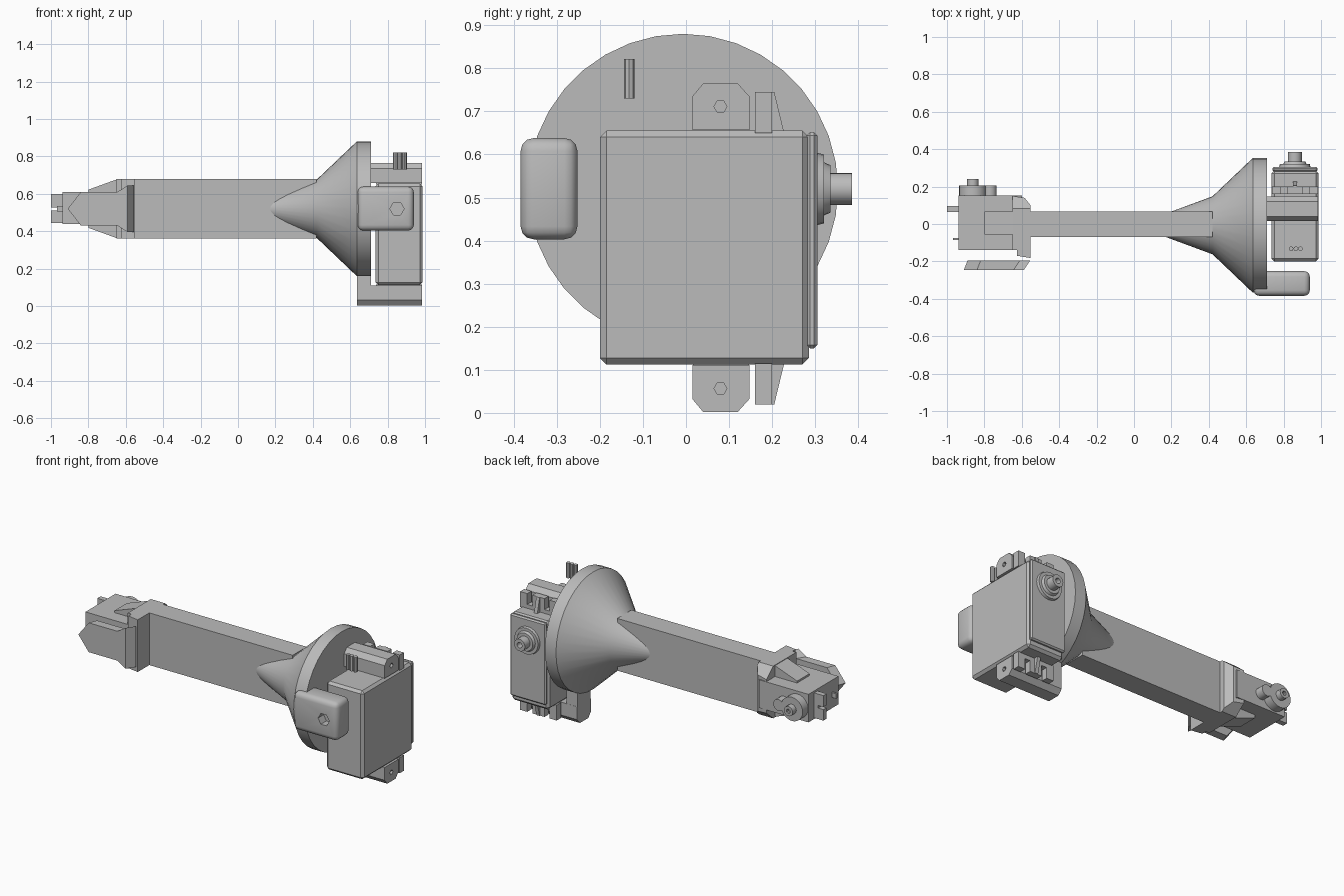
import bpy, bmesh, math
from mathutils import Vector

cube = bpy.data.objects.get("Cube")
if cube:
    bpy.data.objects.remove(cube, do_unlink=True)

grey = bpy.data.materials.new("plain grey")
grey.use_nodes = True
COLOR = (0.5, 0.5, 0.5, 1)
grey.diffuse_color = COLOR
grey.node_tree.nodes["Principled BSDF"].inputs["Base Color"].default_value = COLOR


def place(axis, u, v, w):
    """Point with w along the axis and u, v along the other two in xyz order."""
    return Vector({"x": (w, u, v), "y": (u, w, v), "z": (u, v, w)}[axis])


def finish(name, bm, bevel=0, segments=1, smooth=False):
    bmesh.ops.recalc_face_normals(bm, faces=bm.faces)
    mesh = bpy.data.meshes.new(name)
    bm.to_mesh(mesh)
    bm.free()
    obj = bpy.data.objects.new(name, mesh)
    bpy.context.collection.objects.link(obj)
    mesh.materials.append(grey)
    bpy.ops.object.select_all(action="DESELECT")
    obj.select_set(True)
    bpy.context.view_layer.objects.active = obj
    if bevel:
        mod = obj.modifiers.new("bevel", "BEVEL")
        mod.width, mod.segments = bevel, segments
        bpy.ops.object.modifier_apply(modifier=mod.name)
    if smooth:
        bpy.ops.object.shade_smooth_by_angle(angle=math.radians(35))
    return obj


def prism(name, points, axis, a, b, **kw):
    bm = bmesh.new()
    low = [bm.verts.new(place(axis, u, v, a)) for u, v in points]
    high = [bm.verts.new(place(axis, u, v, b)) for u, v in points]
    bm.faces.new(low)
    bm.faces.new(high)
    n = len(points)
    for i in range(n):
        j = (i + 1) % n
        bm.faces.new((low[i], low[j], high[j], high[i]))
    return finish(name, bm, **kw)


def box(name, x, y, z, **kw):
    corners = [(x[0], y[0]), (x[1], y[0]), (x[1], y[1]), (x[0], y[1])]
    return prism(name, corners, "z", *z, **kw)


def turned(name, profile, axis, u, v, sides=32):
    """Solid of revolution from (position, radius) pairs."""
    bm = bmesh.new()
    rings = []
    for w, r in profile:
        angles = [math.tau * i / sides for i in range(sides)]
        rings.append([bm.verts.new(place(axis, u + r * math.cos(t), v + r * math.sin(t), w))
                      for t in angles])
    bm.faces.new(rings[0])
    bm.faces.new(rings[-1])
    for p, q in zip(rings, rings[1:]):
        for i in range(sides):
            j = (i + 1) % sides
            bm.faces.new((p[i], p[j], q[j], q[i]))
    return finish(name, bm, smooth=sides > 8)


def cut(target, cutter):
    cutter.hide_render = True
    mod = target.modifiers.new("hole", "BOOLEAN")
    mod.operation, mod.object, mod.solver = "DIFFERENCE", cutter, "EXACT"
    bpy.ops.object.select_all(action="DESELECT")
    bpy.context.view_layer.objects.active = target
    target.select_set(True)
    bpy.ops.object.modifier_apply(modifier=mod.name)
    bpy.data.objects.remove(cutter, do_unlink=True)


MID = 0.52  # height of the arm axis

# Arm beam and flared end
box("arm_beam", (-0.56, 0.42), (-0.07, 0.066), (0.36, 0.68))
turned("flared_disc", [(0.10, 0.035), (0.19, 0.07), (0.42, 0.155), (0.635, 0.36), (0.71, 0.36)],
       "x", -0.007, MID, 36)

# Rounded boss on the front of the disc
boss = box("front_boss", (0.64, 0.94), (-0.384, -0.252), (0.403, 0.638),
           bevel=0.03, segments=3, smooth=True)
cut(boss, turned("boss_hole", [(-0.42, 0.038), (-0.33, 0.038)], "y", 0.85, MID, 6))

# Main motor: case, lid and mounting flange
box("motor_case", (0.735, 0.987), (-0.2, 0.285), (0.112, 0.655), bevel=0.015)
box("motor_lid", (0.74, 0.982), (0.28, 0.305), (0.15, 0.652), bevel=0.008)
for label, base, tip in (("upper", 0.65, 0.745), ("lower", 0.115, 0.02)):
    step = 0.3 * (tip - base)
    lo, hi = sorted((base, base + step))
    box(label + "_flange_strip", (0.737, 0.985), (0.16, 0.2), (lo, hi))
    lo, hi = sorted((base, tip))
    for x0, x1 in ((0.737, 0.785), (0.82, 0.902), (0.937, 0.985)):
        box(label + "_flange_ear", (x0, x1), (0.16, 0.2), (lo, hi))
    rib = [(0.195, base), (0.228, base), (0.205, tip), (0.195, tip)]
    prism(label + "_flange_rib", rib, "x", 0.85, 0.872)

# Motor output collar and hollow shaft
turned("output_collar", [(0.3, 0.085), (0.32, 0.08), (0.32, 0.062), (0.335, 0.055)],
       "y", 0.86, MID, 24)
shaft = turned("output_shaft", [(0.3, 0.037), (0.385, 0.037)], "y", 0.86, MID, 20)
cut(shaft, turned("shaft_bore", [(0.35, 0.017), (0.4, 0.017)], "y", 0.86, MID, 12))

# Cradle bars above and below the motor, each with a bored octagonal end
for label, base, tip, x0 in (("upper", 0.657, 0.765, 0.65), ("lower", 0.111, 0.002, 0.635)):
    c = math.copysign(0.03, tip - base)
    outline = [(0.015, base), (0.015, tip - c), (0.04, tip),
               (0.12, tip), (0.147, tip - c), (0.147, base)]
    bar = prism(label + "_cradle_bar", outline, "x", x0, 0.985)
    cut(bar, turned("bar_hole", [(0.9, 0.015), (1.05, 0.015)], "x", 0.08, (base + tip) / 2, 6))
box("lower_cradle_web", (0.635, 0.71), (0.016, 0.146), (0.1, 0.3))

# Three lead wires
for x in (0.84, 0.865, 0.89):
    turned("lead_wire", [(0.73, 0.0125), (0.822, 0.0125)], "z", x, -0.132, 8)

# Wrist bracket: end block and tapered fork
block = [(-0.65, 0.15), (-0.585, 0.14), (-0.553, 0.1), (-0.553, -0.182),
         (-0.625, -0.17), (-0.625, -0.14), (-0.65, -0.14)]
end_block = prism("wrist_block", block, "z", 0.36, 0.68)
# Sloped corners on the rear of the block
for z0, z1 in ((0.70, 0.58), (0.34, 0.46)):
    cut(end_block, prism("corner_cut", [(0.06, z0), (0.2, z0), (0.2, z1)], "x", -0.7, -0.5))
fork = [(-0.56, 0.68), (-0.64, 0.68), (-0.8, 0.622), (-0.8, 0.6), (-0.56, 0.6)]
for label, s in (("upper", 1), ("lower", -1)):
    pts = [(x, MID + s * (z - MID)) for x, z in fork]
    prism(label + "_wrist_fork", pts, "y", -0.055, 0.066)

# Wrist motor with gearbox, shaft, ear and pin
box("wrist_motor", (-0.937, -0.6), (-0.14, 0.152), (0.438, 0.61))
turned("wrist_gearbox", [(0.14, 0.073), (0.205, 0.073)], "y", -0.862, MID, 24)
turned("wrist_small_gear", [(0.14, 0.035), (0.205, 0.035)], "y", -0.77, MID, 20)
stub = turned("wrist_shaft", [(0.2, 0.03), (0.24, 0.03)], "y", -0.862, MID, 16)
cut(stub, turned("stub_bore", [(0.22, 0.013), (0.26, 0.013)], "y", -0.862, MID, 10))
ear = box("wrist_ear", (-1.0, -0.93), (0.065, 0.097), (0.445, 0.598))
cut(ear, box("ear_slot", (-1.02, -0.965), (0.05, 0.11), (MID - 0.008, MID + 0.008)))
box("wrist_pin", (-0.967, -0.93), (-0.086, -0.074), (0.505, 0.535))

# Faceted front cover of the wrist: outer face smaller than the inner one
inner = [(-0.91, MID), (-0.84, 0.61), (-0.61, 0.61), (-0.555, 0.645),
         (-0.555, 0.395), (-0.61, 0.43), (-0.84, 0.43)]
cover = prism("wrist_cover", inner, "y", -0.247, -0.195)
for v in cover.data.vertices:
    if v.co.y < -0.22 and v.co.x > -0.65:
        v.co.x -= 0.035
    elif v.co.y > -0.22 and v.co.x < -0.8:
        v.co.x += 0.02
